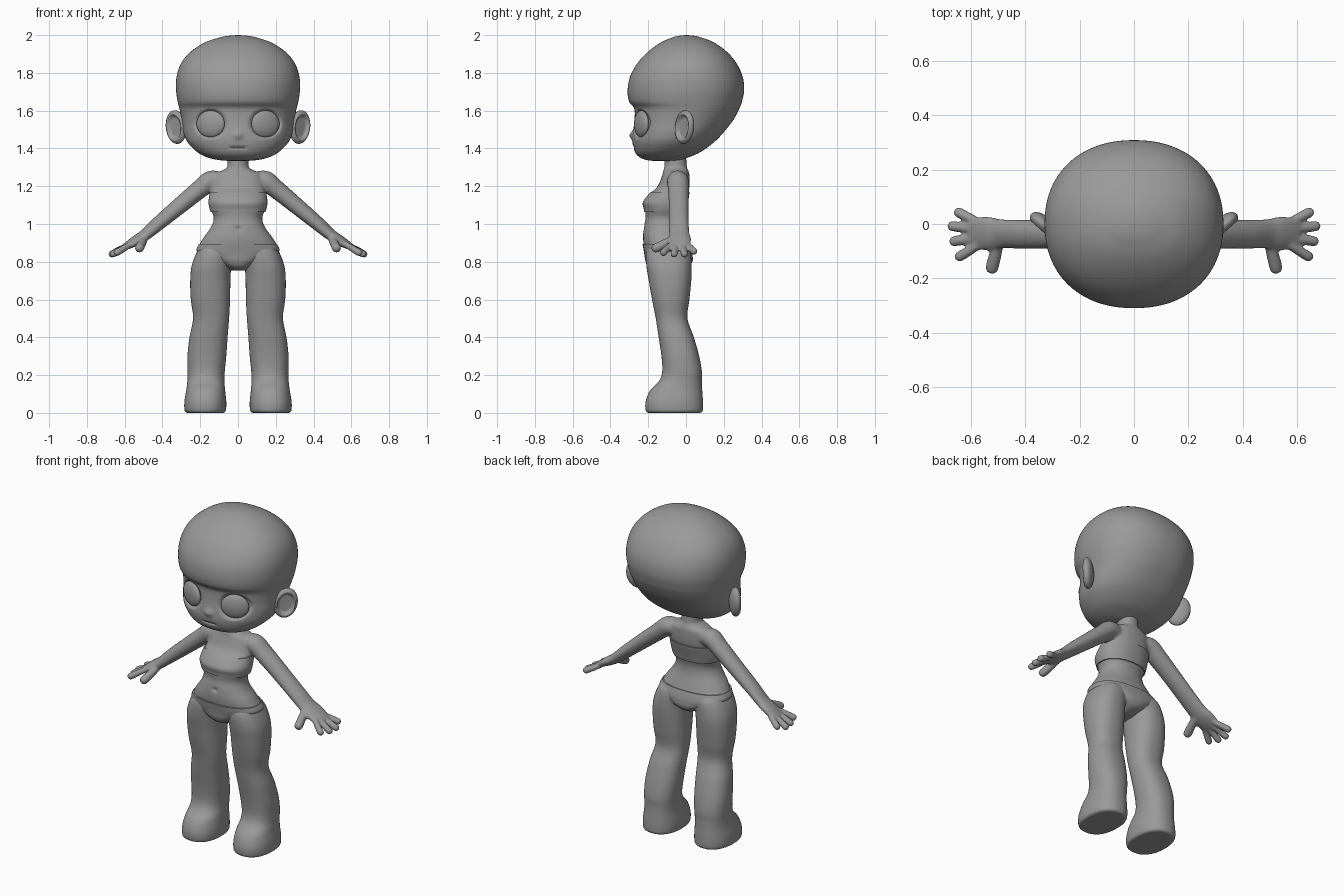
import bpy
import bmesh
from math import cos, sin, pi, exp, radians, hypot
from mathutils import Vector, Matrix

default_cube = bpy.data.objects.get("Cube")
if default_cube:
    bpy.data.objects.remove(default_cube, do_unlink=True)

clay = bpy.data.materials.new("clay grey")
clay.use_nodes = True
clay.diffuse_color = (0.32, 0.32, 0.32, 1)
clay.node_tree.nodes["Principled BSDF"].inputs["Base Color"].default_value = clay.diffuse_color


def make_object(name, bm):
    """Turn a bmesh into a smooth shaded object."""
    bmesh.ops.recalc_face_normals(bm, faces=bm.faces)
    mesh = bpy.data.meshes.new(name)
    bm.to_mesh(mesh)
    bm.free()
    mesh.materials.append(clay)
    obj = bpy.data.objects.new(name, mesh)
    bpy.context.collection.objects.link(obj)
    bpy.ops.object.select_all(action='DESELECT')
    obj.select_set(True)
    bpy.context.view_layer.objects.active = obj
    bpy.ops.object.shade_smooth_by_angle(angle=radians(50))
    return obj


def sample(rows, u):
    """Smooth curve through the rows, at row number u."""
    last = len(rows) - 1
    i = min(int(u), last - 1)
    t = u - i
    a, b, c, d = (rows[max(0, min(last, i + k))] for k in (-1, 0, 1, 2))
    return [q + t / 2 * (r - p + t * (2 * p - 5 * q + 4 * r - s + t * (3 * (q - r) + s - p)))
            for p, q, r, s in zip(a, b, c, d)]


def bridge(bm, rings):
    """Skin rings of points into a closed surface."""
    loops = [[bm.verts.new(p) for p in ring] for ring in rings]
    n = len(loops[0])
    for low, high in zip(loops, loops[1:]):
        for i in range(n):
            j = (i + 1) % n
            bm.faces.new((low[i], low[j], high[j], high[i]))
    bm.faces.new(loops[0])
    bm.faces.new(loops[-1])
    return [v for loop in loops for v in loop]


def loft(bm, rows, power=2.2, n=96, steps=8, span=None, grow=0.0, side=1):
    """Rows are z, x min, x max, y min, y max of horizontal sections."""
    start, end = span or (0, len(rows) - 1)
    count = round((end - start) * steps)
    rings = []
    for k in range(count + 1):
        z, x0, x1, y0, y1 = sample(rows, start + (end - start) * k / count)
        rx, ry = max((x1 - x0) / 2, 0.001) + grow, max((y1 - y0) / 2, 0.001) + grow
        ring = []
        for i in range(n):
            c, s = cos(2 * pi * i / n), sin(2 * pi * i / n)
            dx = abs(c) ** (2 / power) * (1 if c > 0 else -1)
            dy = abs(s) ** (2 / power) * (1 if s > 0 else -1)
            ring.append((side * ((x0 + x1) / 2 + rx * dx), (y0 + y1) / 2 + ry * dy, z))
        rings.append(ring)
    return bridge(bm, rings)


def tube(bm, rows, side=1, n=28, steps=6):
    """Rows are x, y, z, half width, half thickness along a limb."""
    count = (len(rows) - 1) * steps
    pts = [sample(rows, k / steps) for k in range(count + 1)]
    rings = []
    for k, (x, y, z, wide, thick) in enumerate(pts):
        along = (Vector(pts[min(k + 1, count)][:3]) - Vector(pts[max(k - 1, 0)][:3])).normalized()
        thin_axis = along.cross(Vector((0.3, 1, 0)) if abs(along.y) < 0.6 else Vector((1, 0, 0))).normalized()
        wide_axis = thin_axis.cross(along)
        ring = []
        for i in range(n):
            a = 2 * pi * i / n
            p = Vector((x, y, z)) + wide_axis * wide * cos(a) + thin_axis * thick * sin(a)
            ring.append((side * p.x, p.y, p.z))
        rings.append(ring)
    bridge(bm, rings)


def finger(bm, base, tip, r, side):
    """Capsule with a rounded tip."""
    base, tip = Vector(base), Vector(tip)
    length = (tip - base).length
    rows = [(*base.lerp(tip, t), q * r, q * r)
            for t, q in ((0, 0.8), (0.4, 0.95), (1 - r / length, 1), (1 - r * 0.3 / length, 0.75), (1, 0.15))]
    tube(bm, rows, side)


def symmetric(rows):
    return [(z, -w, w, front, back) for z, w, front, back in rows]


def ease(t):
    t = max(0.0, min(1.0, t))
    return t * t * (3 - 2 * t)


# Head, with eye sockets, nose and mouth pressed into it
head_rows = symmetric([
    (1.333, 0.0, -0.14, -0.12), (1.337, 0.09, -0.2, -0.04), (1.352, 0.16, -0.243, 0.01),
    (1.38, 0.215, -0.27, 0.075), (1.43, 0.265, -0.283, 0.145), (1.48, 0.287, -0.281, 0.195),
    (1.55, 0.298, -0.273, 0.25), (1.61, 0.31, -0.274, 0.282), (1.65, 0.32, -0.302, 0.297),
    (1.71, 0.328, -0.309, 0.308), (1.78, 0.325, -0.296, 0.3), (1.85, 0.302, -0.258, 0.268),
    (1.91, 0.253, -0.203, 0.218), (1.96, 0.178, -0.135, 0.15), (1.988, 0.095, -0.07, 0.08),
    (1.997, 0.045, -0.033, 0.04), (2.0, 0.0, 0.0, 0.002)])
bm = bmesh.new()
for v in loft(bm, head_rows, n=160, steps=10):
    x, y, z = v.co
    if y < -0.1:
        socket = hypot((abs(x) - 0.145) / 0.09, (z - 1.53) / 0.083)
        v.co.y += 0.02 * ease((1 - socket) / 0.25)
        v.co.y -= 0.017 * exp(-(x / 0.022) ** 2 - ((z - 1.47) / 0.02) ** 2)
        v.co.y += 0.008 * exp(-((z - 1.405) / 0.006) ** 2) * ease((0.05 - abs(x)) / 0.012)
make_object("head", bm)

for side, label in ((1, "left"), (-1, "right")):
    # Eyeballs
    bm = bmesh.new()
    bmesh.ops.create_uvsphere(bm, u_segments=48, v_segments=24, radius=1)
    bm.transform(Matrix.Translation((side * 0.145, -0.236, 1.53))
                 @ Matrix.Rotation(side * radians(23), 4, 'Z')
                 @ Matrix.Diagonal((0.08, 0.026, 0.071, 1)))
    make_object(label + "_eye", bm)

    # Ears, cupped towards the front
    bm = bmesh.new()
    bmesh.ops.create_uvsphere(bm, u_segments=64, v_segments=40, radius=1)
    for v in bm.verts:
        if v.co.y < 0:
            cup = ease((0.82 - hypot(v.co.x, v.co.z)) / 0.25)
            v.co.y += cup * (-0.15 - v.co.y) * 1.1
    bm.transform(Matrix.Translation((side * 0.328, -0.008, 1.513))
                 @ Matrix.Rotation(side * radians(42), 4, 'Z')
                 @ Matrix.Rotation(side * radians(12), 4, 'Y')
                 @ Matrix.Diagonal((0.066, 0.034, 0.09, 1)))
    make_object(label + "_ear", bm)

# Body: neck and torso
torso_rows = symmetric([
    (1.385, 0.055, -0.115, 0.0), (1.33, 0.055, -0.113, 0.002), (1.3, 0.058, -0.115, 0.005),
    (1.283, 0.085, -0.12, 0.012), (1.26, 0.13, -0.125, 0.018), (1.2, 0.14, -0.15, 0.018),
    (1.16, 0.145, -0.19, 0.012), (1.115, 0.15, -0.222, 0.0), (1.075, 0.143, -0.217, -0.01),
    (1.03, 0.128, -0.214, -0.02), (0.98, 0.145, -0.224, -0.015), (0.92, 0.188, -0.227, 0.005),
    (0.86, 0.215, -0.217, 0.024), (0.8, 0.19, -0.2, 0.025), (0.77, 0.05, -0.16, -0.02)])
body = bmesh.new()
for v in loft(body, torso_rows, n=128):
    if v.co.y < -0.1:
        v.co.y += 0.018 * exp(-(v.co.x / 0.014) ** 2 - ((v.co.z - 0.975) / 0.009) ** 2)

# Body: legs and feet, arms and hands
leg_rows = [
    (0.0, 0.075, 0.272, -0.203, 0.08), (0.012, 0.064, 0.283, -0.214, 0.09),
    (0.06, 0.062, 0.284, -0.214, 0.09), (0.12, 0.068, 0.274, -0.19, 0.086),
    (0.17, 0.072, 0.268, -0.142, 0.084), (0.22, 0.07, 0.268, -0.126, 0.084),
    (0.3, 0.062, 0.268, -0.13, 0.07), (0.4, 0.055, 0.257, -0.145, 0.042),
    (0.5, 0.047, 0.238, -0.16, 0.008), (0.6, 0.042, 0.25, -0.18, 0.018),
    (0.7, 0.04, 0.253, -0.197, 0.028), (0.78, 0.035, 0.245, -0.21, 0.03),
    (0.86, 0.02, 0.214, -0.21, 0.02), (0.9, 0.04, 0.18, -0.18, -0.02)]
arm_rows = [
    (0.07, -0.045, 1.225, 0.045, 0.04), (0.14, -0.043, 1.229, 0.057, 0.054),
    (0.2, -0.04, 1.186, 0.056, 0.049), (0.3, -0.038, 1.104, 0.053, 0.044),
    (0.42, -0.038, 1.004, 0.053, 0.037), (0.49, -0.036, 0.944, 0.055, 0.03),
    (0.535, -0.035, 0.915, 0.063, 0.027), (0.575, -0.035, 0.892, 0.06, 0.021),
    (0.605, -0.035, 0.876, 0.048, 0.014)]
finger_ends = [(0.005, 0.05, 0.66, 0.847), (-0.02, -0.006, 0.684, 0.832),
               (-0.05, -0.066, 0.677, 0.832), (-0.077, -0.128, 0.655, 0.84)]
for side in (1, -1):
    loft(body, leg_rows, power=2.3, n=64, side=side)
    tube(body, arm_rows, side, n=48)
    for base_y, tip_y, tip_x, tip_z in finger_ends:
        finger(body, (0.57, base_y, 0.892), (tip_x, tip_y, tip_z), 0.019, side)
    finger(body, (0.495, -0.055, 0.925), (0.527, -0.18, 0.862), 0.024, side)
body_object = make_object("body", body)
blend = body_object.modifiers.new("blend parts", 'REMESH')
blend.mode = 'VOXEL'
blend.voxel_size = 0.007
blend.use_smooth_shade = True
soften = body_object.modifiers.new("soften joints", 'SMOOTH')
soften.factor = 0.5
soften.iterations = 5

# Chest band, a thin shell over the torso
bm = bmesh.new()
loft(bm, torso_rows, span=(5.75, 8.25), steps=12, grow=0.006)
make_object("chest_band", bm)

# Briefs, narrowing to the crotch between the legs
briefs_rows = symmetric([
    (0.893, 0.207, -0.23, 0.02), (0.86, 0.22, -0.224, 0.03), (0.835, 0.19, -0.22, 0.035),
    (0.8, 0.125, -0.214, 0.034), (0.77, 0.065, -0.195, 0.01), (0.753, 0.045, -0.15, -0.04)])
bm = bmesh.new()
loft(bm, briefs_rows, power=2.4)
make_object("briefs", bm)
